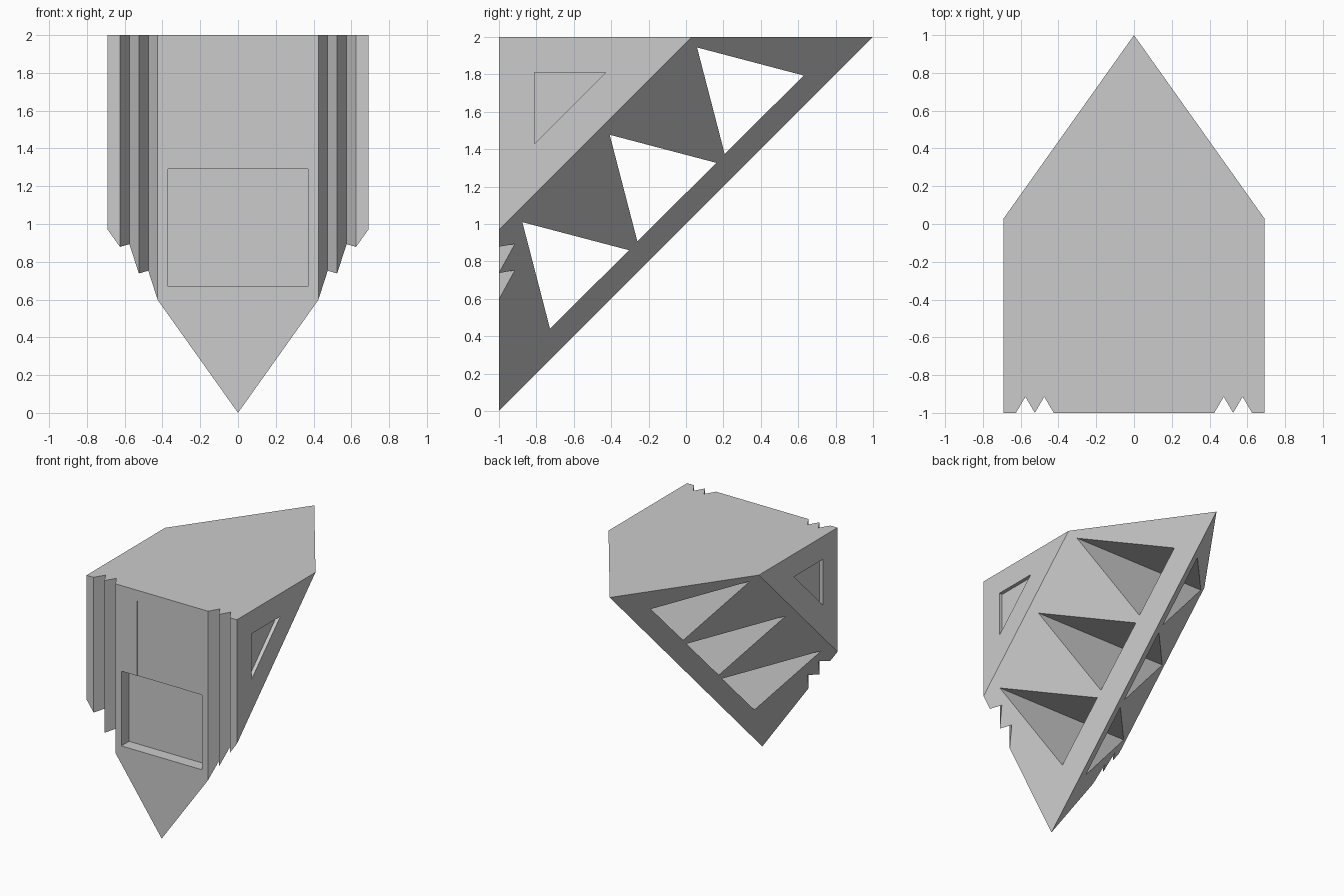
import bpy
import bmesh
from mathutils import Vector

if "Cube" in bpy.data.objects:
    bpy.data.objects.remove(bpy.data.objects["Cube"])

grey = bpy.data.materials.new("plain_grey")
grey.use_nodes = True
grey.diffuse_color = (0.6, 0.6, 0.6, 1)
grey.node_tree.nodes["Principled BSDF"].inputs["Base Color"].default_value = (0.6, 0.6, 0.6, 1)


def prism(name, points, sweep):
    """Solid made by sweeping a flat polygon along a vector."""
    bm = bmesh.new()
    face = bm.faces.new([bm.verts.new(p) for p in points])
    swept = bmesh.ops.extrude_face_region(bm, geom=[face], use_keep_orig=True)
    verts = [g for g in swept["geom"] if isinstance(g, bmesh.types.BMVert)]
    bmesh.ops.translate(bm, verts=verts, vec=Vector(sweep))
    bmesh.ops.recalc_face_normals(bm, faces=bm.faces)
    mesh = bpy.data.meshes.new(name)
    bm.to_mesh(mesh)
    bm.free()
    mesh.materials.append(grey)
    obj = bpy.data.objects.new(name, mesh)
    bpy.context.collection.objects.link(obj)
    return obj


def carve(body, cutter, operation="DIFFERENCE"):
    """Apply one boolean and discard its cutter."""
    mod = body.modifiers.new(cutter.name, "BOOLEAN")
    mod.operation = operation
    mod.solver = "EXACT"
    mod.object = cutter
    cutter.hide_render = True
    bpy.context.view_layer.update()
    bpy.context.view_layer.objects.active = body
    bpy.ops.object.modifier_apply(modifier=mod.name)
    bpy.data.objects.remove(cutter)


# Block with two vertical V grooves near each front corner
half, groove = 0.69, 0.085
right_front = [(0.425, 0), (0.475, groove), (0.525, 0), (0.575, groove), (0.625, 0), (half, 0)]
front = [(-x, d) for x, d in reversed(right_front)] + right_front
plan = [(x, d - 1, 0) for x, d in front] + [(half, 1.2, 0), (-half, 1.2, 0)]
body = prism("wedge_body", plan, (0, 0, 2))

# Slanted keel underneath: a V section swept diagonally backwards
wide = 0.8
rise = wide * 0.97 / half
keel_section = [(0, 0), (wide, rise), (wide, 2.5), (-wide, 2.5), (-wide, rise)]
keel = prism("keel_shape", [(x, -1.1, z - 0.1) for x, z in keel_section], (0, 2.5, 2.5))
carve(body, keel, "INTERSECT")

# Three triangular openings right through the keel
triangle = [(-0.875, 1.01), (-0.305, 0.86), (-0.727, 0.44)]
for i in range(3):
    step = 0.467 * i
    hole = prism("keel_opening", [(-1, y + step, z + step) for y, z in triangle], (2, 0, 0))
    carve(body, hole)

# Shallow triangular pocket on each flat side
for side in (-1, 1):
    pocket = [(-0.81, 1.81), (-0.43, 1.81), (-0.81, 1.43)]
    carve(body, prism("side_pocket", [(side * (half - 0.03), y, z) for y, z in pocket],
                      (side * 0.1, 0, 0)))

# Front panel: barely sunk upper part and deeper lower part
for name, w, low, high, depth in (("upper_panel", 0.225, 1.28, 1.91, 0.003),
                                  ("lower_panel", 0.37, 0.67, 1.29, 0.1)):
    corners = [(-w, low), (w, low), (w, high), (-w, high)]
    carve(body, prism(name, [(x, depth - 1, z) for x, z in corners], (0, -0.2, 0)))

# One flat-shaded material throughout
body.data.materials.clear()
body.data.materials.append(grey)
for poly in body.data.polygons:
    poly.material_index = 0
    poly.use_smooth = False
